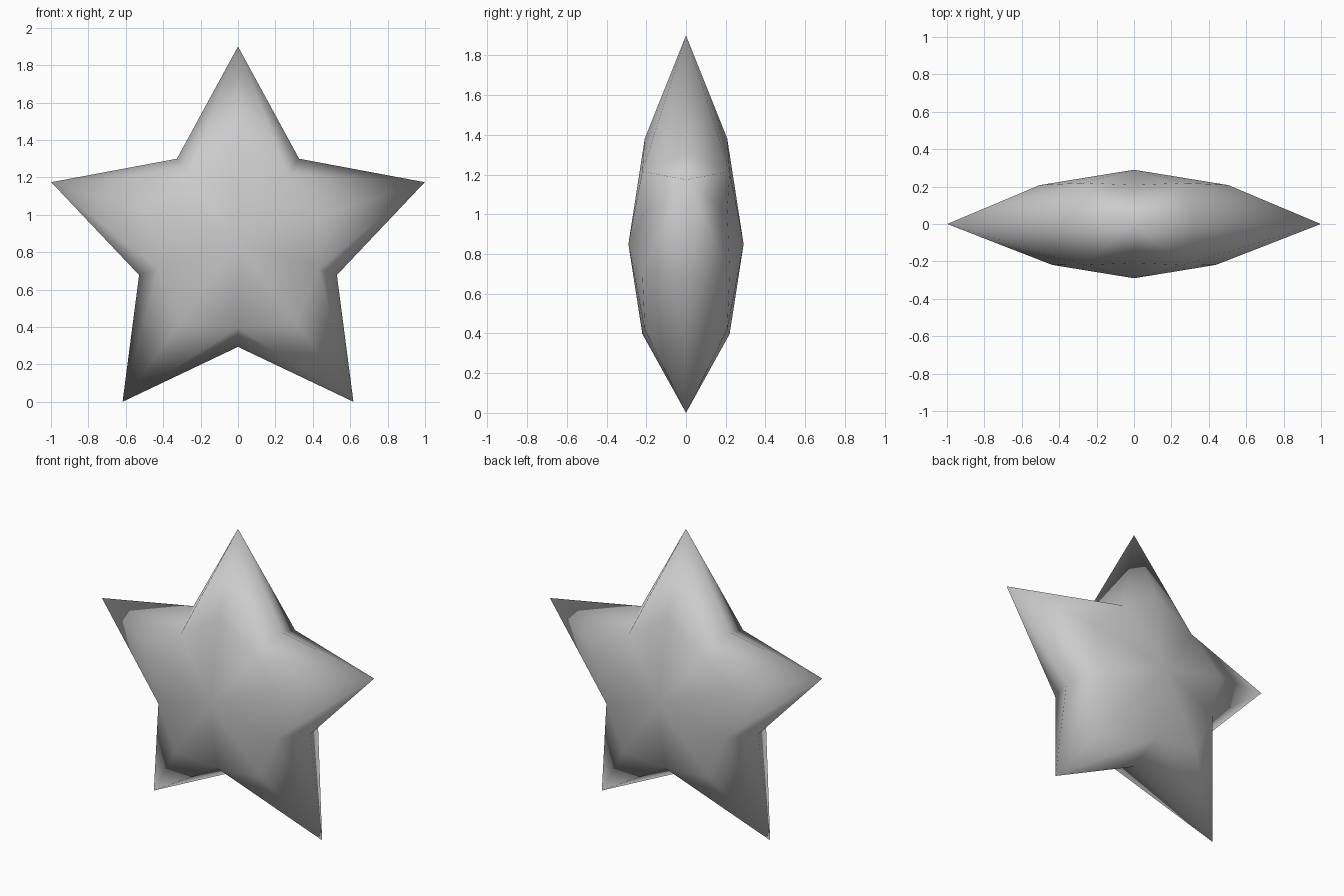
import bpy, bmesh
from math import sin, cos, pi

cube = bpy.data.objects.get("Cube")
if cube:
    bpy.data.objects.remove(cube, do_unlink=True)

MID_Z = 0.85
TIP_R, NOTCH_R = 1.05, 0.556      # outline radii
ARM_R, SIDE_R, DIP_R = 0.53, 0.46, 0.452   # shoulder radii
DEPTH, SLOPE = 0.29, 0.155        # height and fall of the domed faces


def polar(r, i, y):
    a = i * pi / 5
    return (r * sin(a), y, MID_Z + r * cos(a))


bm = bmesh.new()

# Star outline: even points are tips, odd points are notches
rim = [bm.verts.new(polar(NOTCH_R if i % 2 else TIP_R, i, 0)) for i in range(10)]


def shoulder_radius(i, side):
    if i % 2:
        return DIP_R
    return SIDE_R if side < 0 and i in (2, 8) else ARM_R


# Domed front and back, each a shallow cone falling to the thin rim
for side in (-1, 1):
    peak = bm.verts.new((0, side * DEPTH, MID_Z))
    ring = []
    for i in range(10):
        r = shoulder_radius(i, side)
        ring.append(bm.verts.new(polar(r, i, side * (DEPTH - SLOPE * r))))
    for i in range(10):
        j = (i + 1) % 10
        tip, notch = (j, i) if i % 2 else (i, j)
        bm.faces.new((peak, ring[i], ring[j]))
        bm.faces.new((rim[tip], ring[tip], ring[notch]))
        bm.faces.new((rim[tip], ring[notch], rim[notch]))

bmesh.ops.recalc_face_normals(bm, faces=bm.faces[:])
for f in bm.faces:
    f.smooth = True

mesh = bpy.data.meshes.new("star")
bm.to_mesh(mesh)
bm.free()
star = bpy.data.objects.new("star", mesh)
bpy.context.collection.objects.link(star)

# Plain grey material
grey = bpy.data.materials.new("light grey")
grey.use_nodes = True
colour = (0.6, 0.6, 0.6, 1)
grey.diffuse_color = colour
grey.node_tree.nodes["Principled BSDF"].inputs["Base Color"].default_value = colour
mesh.materials.append(grey)
